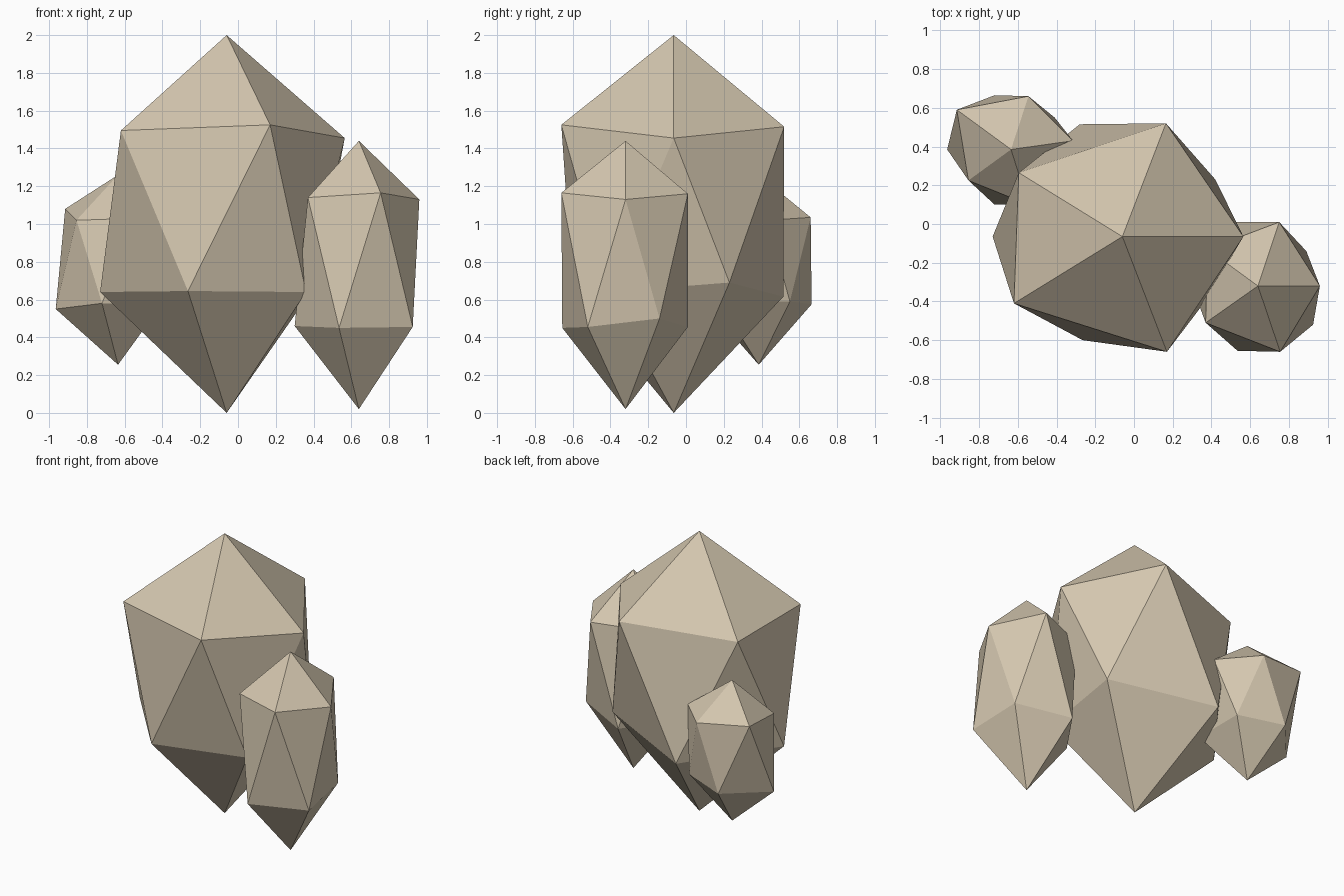
import bpy

# One flat stone colour
stone = bpy.data.materials.new("beige stone")
stone.diffuse_color = (0.66, 0.57, 0.43, 1)


def crystal(name, x, y, bottom, top, upper, lower):
    """Twenty-sided crystal: two tips and two staggered rings of five, counter-clockwise."""
    verts = [(x, y, bottom), (x, y, top)] + upper + lower
    faces = []
    for i in range(5):
        j = (i + 1) % 5
        u0, u1, l0, l1 = 2 + i, 2 + j, 7 + i, 7 + j
        faces += [(1, u0, u1), (u0, l0, u1), (u1, l0, l1), (0, l1, l0)]
    mesh = bpy.data.meshes.new(name)
    mesh.from_pydata(verts, [], faces)
    mesh.materials.append(stone)
    mesh.update()
    obj = bpy.data.objects.new(name, mesh)
    bpy.context.collection.objects.link(obj)


# Tall middle crystal
crystal("main_crystal", -0.06, -0.065, 0.0, 2.0,
        [(0.565, -0.065, 1.455), (0.165, 0.52, 1.515), (-0.595, 0.265, 1.475),
         (-0.62, -0.41, 1.495), (0.17, -0.66, 1.525)],
        [(0.42, 0.23, 0.69), (-0.28, 0.515, 0.615), (-0.73, -0.065, 0.64),
         (-0.265, -0.6, 0.645), (0.36, -0.41, 0.64)])

# Medium crystal at the front right
crystal("right_crystal", 0.64, -0.32, 0.02, 1.44,
        [(0.96, -0.32, 1.13), (0.75, 0.01, 1.16), (0.38, -0.13, 1.14),
         (0.37, -0.51, 1.14), (0.755, -0.66, 1.165)],
        [(0.89, -0.14, 0.5), (0.53, 0.01, 0.455), (0.30, -0.32, 0.46),
         (0.535, -0.655, 0.45), (0.925, -0.52, 0.455)])

# Small crystal at the back left
crystal("left_crystal", -0.635, 0.385, 0.255, 1.26,
        [(-0.315, 0.43, 1.02), (-0.545, 0.66, 1.035), (-0.915, 0.59, 1.08),
         (-0.855, 0.225, 1.02), (-0.545, 0.1, 1.03)],
        [(-0.41, 0.55, 0.59), (-0.72, 0.665, 0.575), (-0.965, 0.385, 0.55),
         (-0.72, 0.1, 0.58), (-0.4, 0.18, 0.58)])
